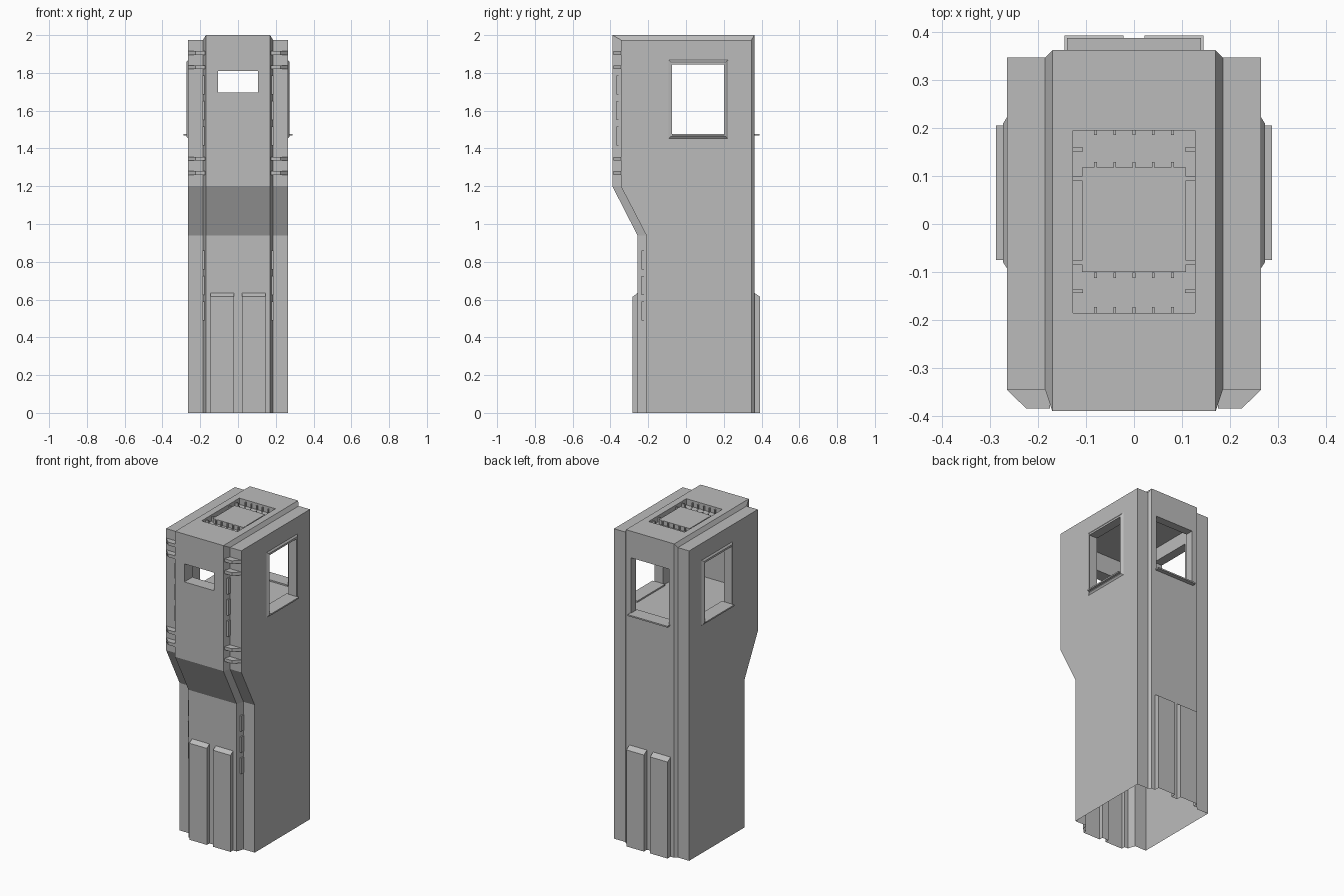
import bpy, bmesh
from mathutils import Vector

if "Cube" in bpy.data.objects:
    bpy.data.objects.remove(bpy.data.objects["Cube"], do_unlink=True)

grey = bpy.data.materials.new("concrete_grey")
grey.use_nodes = True
colour = (0.5, 0.5, 0.5, 1)
grey.diffuse_color = colour
grey.node_tree.nodes["Principled BSDF"].inputs["Base Color"].default_value = colour


def finish(name, bm):
    bmesh.ops.recalc_face_normals(bm, faces=bm.faces)
    mesh = bpy.data.meshes.new(name)
    bm.to_mesh(mesh)
    bm.free()
    mesh.materials.append(grey)
    obj = bpy.data.objects.new(name, mesh)
    bpy.context.collection.objects.link(obj)
    return obj


def prism(bm, outline, z0, z1):
    low = [bm.verts.new((x, y, z0)) for x, y in outline]
    high = [bm.verts.new((x, y, z1)) for x, y in outline]
    bm.faces.new(low)
    bm.faces.new(high)
    for i in range(len(low)):
        j = (i + 1) % len(low)
        bm.faces.new((low[i], low[j], high[j], high[i]))
    return high


def add_box(bm, x0, x1, y0, y1, z0, z1):
    return prism(bm, [(x0, y0), (x1, y0), (x1, y1), (x0, y1)], z0, z1)


def box(name, *limits):
    bm = bmesh.new()
    add_box(bm, *limits)
    return finish(name, bm)


def combine(target, tool, operation):
    mod = target.modifiers.new(operation, 'BOOLEAN')
    mod.object = tool
    mod.operation = operation
    mod.solver = 'EXACT'
    graph = bpy.context.evaluated_depsgraph_get()
    mesh = bpy.data.meshes.new_from_object(target.evaluated_get(graph))
    target.modifiers.clear()
    target.data = mesh
    bpy.data.objects.remove(tool, do_unlink=True)


# Tower body: stacked cross-sections with a raised central slab
INNER, STEP, SIDE = 0.17, 0.185, 0.265
BACK, SLAB_BACK = 0.347, 0.362
bm = bmesh.new()
rings = []
for z, slab, side in ((-0.1, -0.257, -0.21), (0.94, -0.257, -0.21),
                      (1.2, -0.39, -0.345), (1.975, -0.39, -0.345)):
    half = [(INNER, slab), (STEP, side), (SIDE, side),
            (SIDE, BACK), (STEP, BACK), (INNER, SLAB_BACK)]
    ring = half + [(-x, y) for x, y in reversed(half)]
    rings.append([bm.verts.new((x, y, z)) for x, y in ring])
bm.faces.new(rings[0])
for low, high in zip(rings, rings[1:]):
    for i in range(len(low)):
        j = (i + 1) % len(low)
        bm.faces.new((low[i], low[j], high[j], high[i]))

# Roof of the slab, with sloping edges down to the side roofs
top = rings[-1]
right, left = top[:6], top[:5:-1]
crown = []
for s, r in ((1, right), (-1, left)):
    a = bm.verts.new((s * INNER, -0.39, 2))
    b = bm.verts.new((s * INNER, SLAB_BACK, 2))
    bm.faces.new((r[0], r[1], a))
    bm.faces.new((r[1], r[4], b, a))
    bm.faces.new((r[4], r[5], b))
    bm.faces.new(r[1:5])
    crown.append((a, b))
(ra, rb), (la, lb) = crown
bm.faces.new((ra, rb, lb, la))
bm.faces.new((right[0], left[0], la, ra))
bm.faces.new((right[5], left[5], lb, rb))
body = finish("tower_body", bm)

# Paired wedge-topped panels on the lower front and back
for y_in, y_out in ((-0.23, -0.282), (0.33, 0.393)):
    for s in (1, -1):
        bm = bmesh.new()
        ys = sorted((y_in, y_out))
        xs = sorted((s * 0.022, s * 0.145))
        for v in add_box(bm, *xs, *ys, -0.05, 0.655):
            if abs(v.co.y - y_out) < 0.001:
                v.co.z = 0.615
        combine(body, finish("panel", bm), 'UNION')

# Shallow tapered surrounds of the side windows
for s in (1, -1):
    bm = bmesh.new()
    add_box(bm, *sorted((s * 0.24, s * 0.273)), -0.13, 0.26, 1.42, 1.9)
    for v in bm.verts:
        if abs(v.co.x) > 0.27:
            v.co.y = 0.065 + (v.co.y - 0.065) * 0.74
            v.co.z = 1.66 + (v.co.z - 1.66) * 0.82
    bmesh.ops.recalc_face_normals(bm, faces=bm.faces)
    combine(body, finish("surround", bm), 'UNION')

# Lookout room, window openings and roof recess
cuts = [(-0.215, 0.215, -0.31, 0.31, 1.465, 1.93),
        (-0.4, 0.4, -0.075, 0.2, 1.475, 1.845),
        (-0.105, 0.105, -0.5, -0.2, 1.695, 1.81),
        (-0.135, 0.135, 0.2, 0.5, 1.475, 1.83),
        (-0.127, 0.127, -0.185, 0.195, 1.96, 2.1)]
for cut in cuts:
    combine(body, box("cutter", *cut), 'DIFFERENCE')

# Open underside
bm = bmesh.new()
bm.from_mesh(body.data)
bmesh.ops.bisect_plane(bm, geom=bm.verts[:] + bm.edges[:] + bm.faces[:],
                       plane_co=Vector((0, 0, 0)), plane_no=Vector((0, 0, 1)),
                       clear_inner=True)
bm.to_mesh(body.data)
bm.free()

# Window sills
for s, side_name in ((1, "left"), (-1, "right")):
    box(side_name + "_sill", *sorted((s * 0.2, s * 0.288)), -0.075, 0.205, 1.468, 1.477)
box("back_sill", -0.14, 0.14, 0.3, 0.388, 1.468, 1.477)

# Clamps and small teeth along the front corners
for s, side_name in ((1, "left"), (-1, "right")):
    bm = bmesh.new()
    outline = [(0.175, -0.34), (SIDE, -0.34), (SIDE, -0.345),
               (0.225, -0.384), (0.175, -0.384)]
    for z in (1.905, 1.83, 1.345, 1.27):
        prism(bm, [(s * x, y) for x, y in outline], z - 0.01, z + 0.01)
    finish(side_name + "_clamps", bm)
    bm = bmesh.new()
    xs = sorted((s * 0.165, s * 0.189))
    for y, base in ((-0.368, 1.415), (-0.235, 0.49)):
        for i in range(3):
            z = base + i * 0.135
            add_box(bm, *xs, y, y + 0.035, z, z + 0.1)
    finish(side_name + "_teeth", bm)

# Roof hatch: central plate and ribs on the recess walls
box("hatch_plate", -0.108, 0.108, -0.1, 0.118, 1.955, 1.988)
bm = bmesh.new()
for y in (-0.185, -0.113, 0.117, 0.185):
    for i in range(-2, 3):
        add_box(bm, i * 0.04 - 0.003, i * 0.04 + 0.003, y, y + 0.012, 1.955, 1.988)
for s in (1, -1):
    for y in (-0.14, -0.08, 0.095, 0.155):
        add_box(bm, *sorted((s * 0.106, s * 0.128)), y - 0.004, y + 0.004, 1.955, 1.988)
finish("hatch_ribs", bm)
